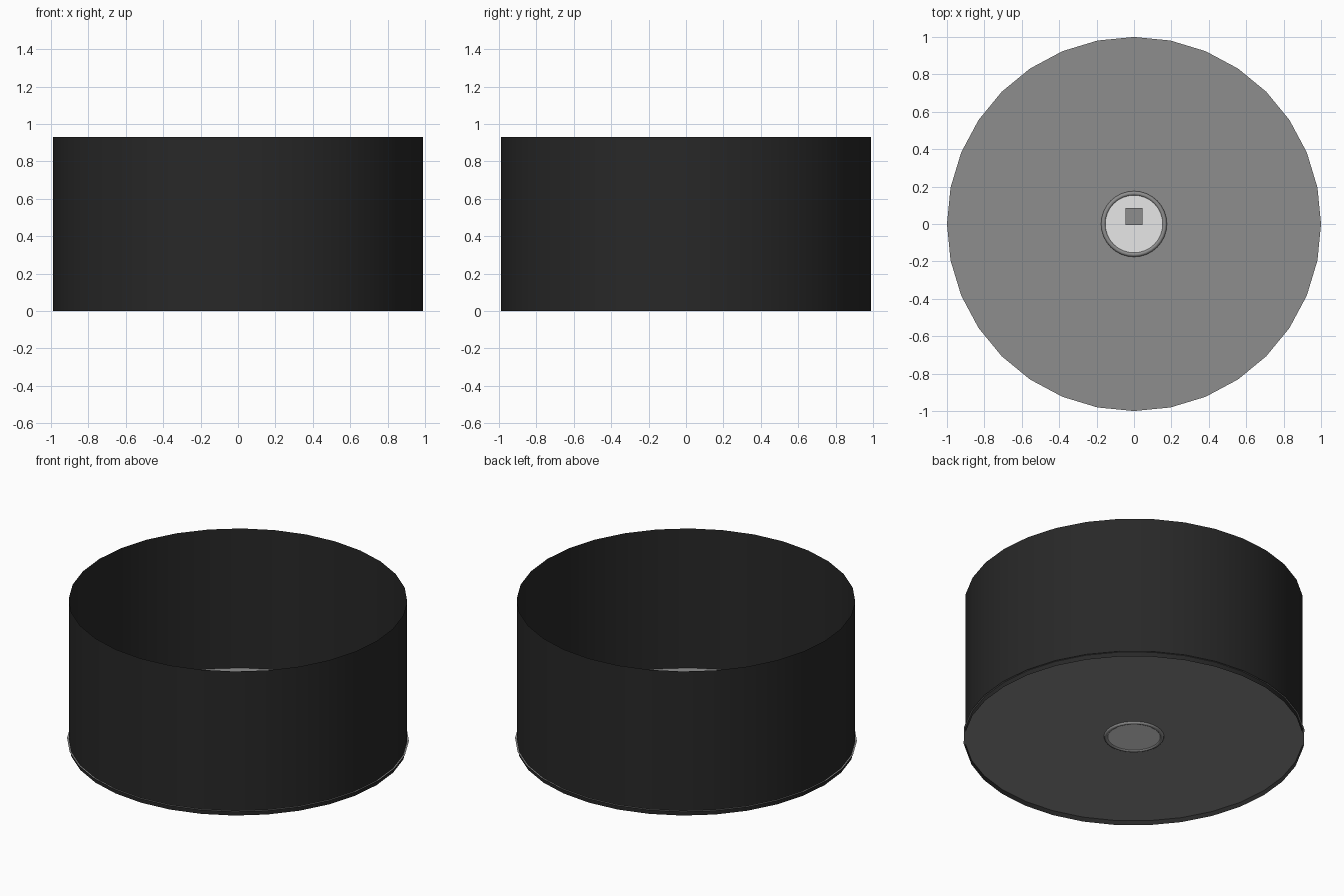
import bpy
import bmesh
from math import cos, sin, tau

cube = bpy.data.objects.get("Cube")
if cube:
    bpy.data.objects.remove(cube, do_unlink=True)

SIDES = 32
FLOOR_Z = 0.03


def material(name, value):
    mat = bpy.data.materials.new(name)
    mat.use_nodes = True
    colour = (value, value, value, 1)
    mat.diffuse_color = colour
    bsdf = mat.node_tree.nodes["Principled BSDF"]
    bsdf.inputs["Base Color"].default_value = colour
    return mat


black = material("black", 0.021)
grey = material("mid grey", 0.27)
light = material("light grey", 0.8)


def lathe(name, profile, mat, closed=False, smooth=True):
    """Revolve (radius, z) points about z; radius 0 makes a centre point."""
    bm = bmesh.new()
    rings = []
    for r, z in profile:
        if r == 0:
            rings.append([bm.verts.new((0, 0, z))] * SIDES)
        else:
            angles = [tau * i / SIDES for i in range(SIDES)]
            rings.append([bm.verts.new((r * cos(a), r * sin(a), z)) for a in angles])
    pairs = list(zip(rings, rings[1:]))
    if closed:
        pairs.append((rings[-1], rings[0]))
    for a, b in pairs:
        for i in range(SIDES):
            j = (i + 1) % SIDES
            corners = list(dict.fromkeys((a[i], a[j], b[j], b[i])))
            bm.faces.new(corners)
    bmesh.ops.recalc_face_normals(bm, faces=bm.faces)
    for face in bm.faces:
        face.smooth = smooth
    return finish(name, bm, mat)


def finish(name, bm, mat):
    mesh = bpy.data.meshes.new(name)
    bm.to_mesh(mesh)
    bm.free()
    mesh.materials.append(mat)
    obj = bpy.data.objects.new(name, mesh)
    bpy.context.collection.objects.link(obj)
    return obj


# Open drum wall, a single thin sheet
lathe("drum_wall", [(0.99, 0), (0.99, 0.93)], black)

# Thin floor sheet, slightly wider than the wall, with a central hole
floor = lathe("floor_disc", [(0.165, FLOOR_Z), (1.0, FLOOR_Z)], grey)
if floor.data.polygons[0].normal.z < 0:
    floor.data.flip_normals()

# Light centre cap seen from both sides
lathe("centre_cap", [(0, FLOOR_Z - 0.004), (0.16, FLOOR_Z - 0.004),
                     (0.16, FLOOR_Z + 0.004), (0, FLOOR_Z + 0.004)],
      light, smooth=False)

# Rounded collar around the cap
collar = [(0.164 + 0.012 * cos(tau * k / 8), FLOOR_Z + 0.012 * sin(tau * k / 8))
          for k in range(8)]
lathe("centre_collar", collar, grey, closed=True)

# Small square block standing on the cap
bm = bmesh.new()
bmesh.ops.create_cube(bm, size=0.09)
block = finish("centre_block", bm, grey)
block.location = (0, 0.04, FLOOR_Z + 0.045)
